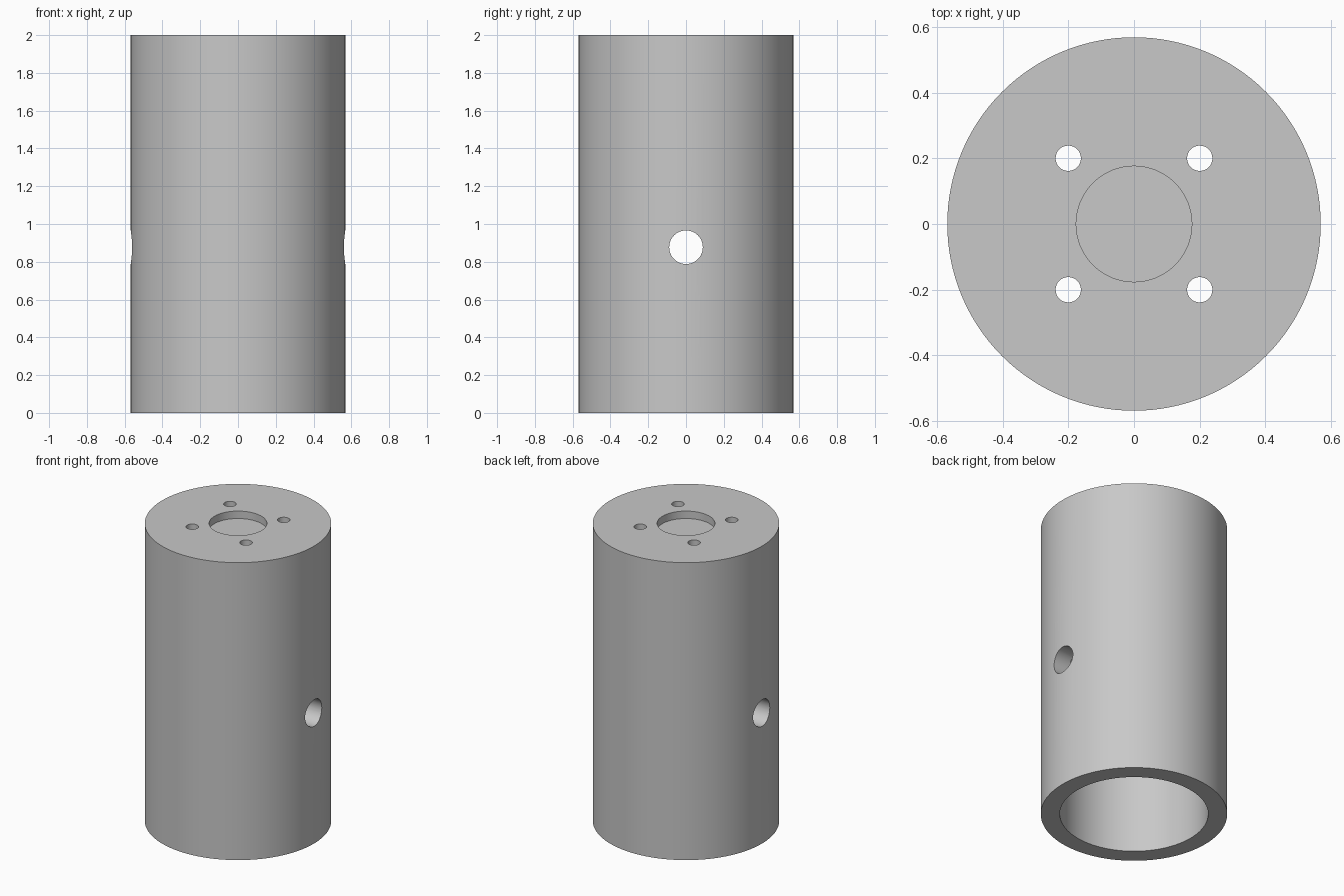
import bpy
import math

if "Cube" in bpy.data.objects:
    bpy.data.objects.remove(bpy.data.objects["Cube"])

R_OUT, R_IN, HEIGHT, CAVITY = 0.568, 0.452, 2.0, 1.75

grey = bpy.data.materials.new("light grey")
grey.diffuse_color = (0.58, 0.58, 0.58, 1)
grey.use_nodes = True
grey.node_tree.nodes["Principled BSDF"].inputs["Base Color"].default_value = grey.diffuse_color


def cylinder(name, radius, depth, location, sides, rotation=(0, 0, 0)):
    bpy.ops.mesh.primitive_cylinder_add(vertices=sides, radius=radius, depth=depth,
                                        location=location, rotation=rotation)
    obj = bpy.context.object
    obj.name = name
    obj.data.materials.append(grey)
    return obj


# Closed-top tube body
body = cylinder("sleeve_body", R_OUT, HEIGHT, (0, 0, HEIGHT / 2), 128)

# Bore open at the bottom, shallow recess on top, cross pin hole along x
cutters = [
    cylinder("bore_cutter", R_IN, CAVITY + 0.2, (0, 0, CAVITY / 2 - 0.1), 128),
    cylinder("recess_cutter", 0.176, 0.2, (0, 0, HEIGHT + 0.05), 64),
    cylinder("pin_hole_cutter", 0.089, 2.0, (0, 0, 0.877), 48, (0, math.pi / 2, 0)),
]

# Four screw holes through the top plate
for x in (-0.2, 0.2):
    for y in (-0.2, 0.2):
        cutters.append(cylinder("screw_hole_cutter", 0.0385, 0.6, (x, y, 1.9), 32))

# Cut everything out of the body
bpy.ops.object.select_all(action='DESELECT')
body.select_set(True)
bpy.context.view_layer.objects.active = body
for cutter in cutters:
    mod = body.modifiers.new("cut", 'BOOLEAN')
    mod.operation = 'DIFFERENCE'
    mod.solver = 'EXACT'
    mod.object = cutter
    bpy.ops.object.modifier_apply(modifier=mod.name)
for cutter in cutters:
    bpy.data.objects.remove(cutter, do_unlink=True)

# Smooth walls, sharp rims
bpy.ops.object.shade_smooth_by_angle(angle=math.radians(30))
